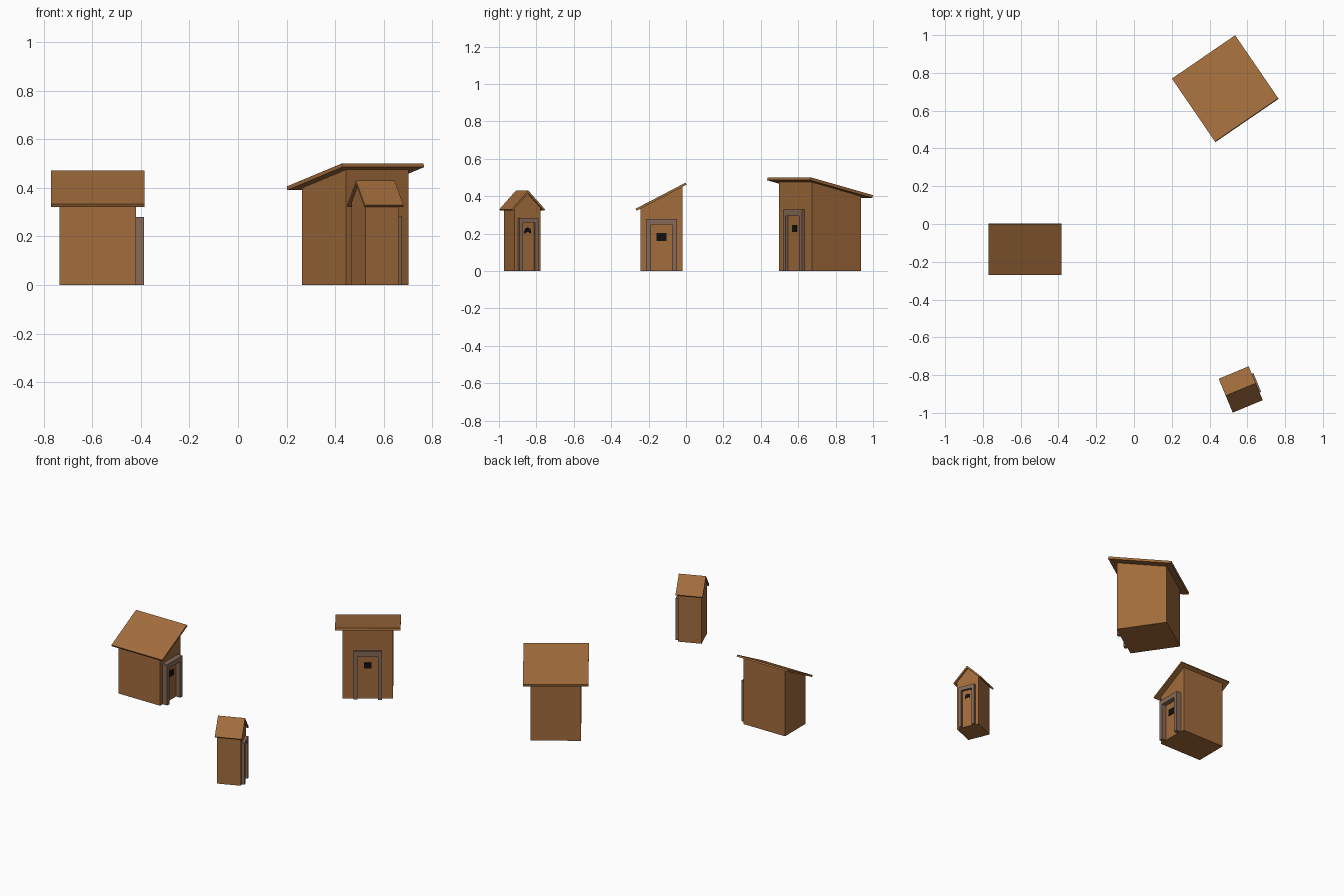
import bpy, bmesh
from math import radians, sin, cos, hypot, pi
from mathutils import Matrix

if "Cube" in bpy.data.objects:
    bpy.data.objects.remove(bpy.data.objects["Cube"])


def material(name, rgb):
    m = bpy.data.materials.new(name)
    m.diffuse_color = (*rgb, 1)
    m.use_nodes = True
    m.node_tree.nodes["Principled BSDF"].inputs["Base Color"].default_value = m.diffuse_color
    return m


WOOD = material("wood", (0.36, 0.15, 0.045))
TRIM = material("trim", (0.24, 0.14, 0.095))
DARK = material("dark", (0.005, 0.005, 0.005))


def prism(name, profile, x0, x1, matrix, mat):
    """Extrude a (y, z) profile along local x."""
    bm = bmesh.new()
    face = bm.faces.new([bm.verts.new((x0, y, z)) for y, z in profile])
    ext = bmesh.ops.extrude_face_region(bm, geom=[face])
    moved = [v for v in ext["geom"] if isinstance(v, bmesh.types.BMVert)]
    bmesh.ops.translate(bm, verts=moved, vec=(x1 - x0, 0, 0))
    bmesh.ops.recalc_face_normals(bm, faces=bm.faces)
    me = bpy.data.meshes.new(name)
    bm.to_mesh(me)
    bm.free()
    me.materials.append(mat)
    ob = bpy.data.objects.new(name, me)
    ob.matrix_world = matrix
    bpy.context.collection.objects.link(ob)
    return ob


def rect(w, z0, z1):
    return [(-w / 2, z0), (w / 2, z0), (w / 2, z1), (-w / 2, z1)]


def crescent(r, zc):
    top = [(r * cos(i * pi / 8), zc + r * sin(i * pi / 8)) for i in range(9)]
    low = [(-r, zc - 0.014), (-r * 0.4, zc - 0.006),
           (r * 0.4, zc - 0.006), (r, zc - 0.014)]
    return top + low


def place(x, y, deg):
    return Matrix.Translation((x, y, 0)) @ Matrix.Rotation(radians(deg), 4, 'Z')


def lean_roof(p0, p1, t):
    """Slab profile with its underside from p0 to p1."""
    dy, dz = p1[0] - p0[0], p1[1] - p0[1]
    n = hypot(dy, dz)
    oy, oz = -dz / n * t, dy / n * t
    return [p0, p1, (p1[0] + oy, p1[1] + oz), (p0[0] + oy, p0[1] + oz)]


def lean_wall(p0, p1, half):
    """Wall profile whose top follows the roof underside."""
    s = (p1[1] - p0[1]) / (p1[0] - p0[0])
    top = lambda y: p0[1] + s * (y - p0[0])
    return [(-half, 0), (half, 0), (half, top(half)), (-half, top(-half))]


def doorway(name, matrix, w, h, post, lintel, depth, window):
    """Frame, door and window on a wall facing local +x."""
    a, b, top = w / 2, w / 2 - post, h - lintel
    prism(name + "_door_frame",
          [(-a, 0), (-b, 0), (-b, top), (b, top), (b, 0), (a, 0), (a, h), (-a, h)],
          -0.002, depth, matrix, TRIM)
    prism(name + "_door", rect(2 * b, 0, top), -0.002, 0.003, matrix, WOOD)
    prism(name + "_window", window, -0.002, 0.007, matrix, DARK)


# Left shed: lean-to roof, door on the gable side
m = place(-0.5775, -0.131, 0)
p0, p1 = (-0.133, 0.322), (0.134, 0.461)
prism("left_shed_walls", lean_wall(p0, p1, 0.111), -0.1575, 0.1575, m, WOOD)
prism("left_shed_roof", lean_roof(p0, p1, 0.012), -0.1925, 0.1925, m, WOOD)
doorway("left_shed", m @ Matrix.Translation((0.1575, 0, 0)),
        0.166, 0.279, 0.026, 0.032, 0.034, rect(0.054, 0.161, 0.203))

# Back shed: lean-to roof, door on the high side
m = place(0.483, 0.7165, 214.4)
p0, p1 = (-0.200, 0.390), (0.204, 0.485)
prism("back_shed_walls", lean_wall(p0, p1, 0.16), -0.156, 0.156, m, WOOD)
prism("back_shed_roof", lean_roof(p0, p1, 0.016), -0.203, 0.203, m, WOOD)
doorway("back_shed", m @ place(0, 0.16, 90),
        0.178, 0.329, 0.025, 0.035, 0.019, rect(0.045, 0.209, 0.246))

# Front shed: small gable roof with a crescent window
m = place(0.565, -0.876, 22.6)
prism("front_shed_walls",
      [(-0.075, 0), (0.075, 0), (0.075, 0.338), (0, 0.415), (-0.075, 0.338)],
      -0.075, 0.075, m, WOOD)
prism("front_shed_roof",
      [(-0.09, 0.322), (0, 0.415), (0.09, 0.322),
       (0.097, 0.329), (0, 0.43), (-0.097, 0.329)],
      -0.086, 0.086, m, WOOD)
doorway("front_shed", m @ Matrix.Translation((0.075, 0, 0)),
        0.108, 0.284, 0.018, 0.026, 0.02, crescent(0.018, 0.213))
